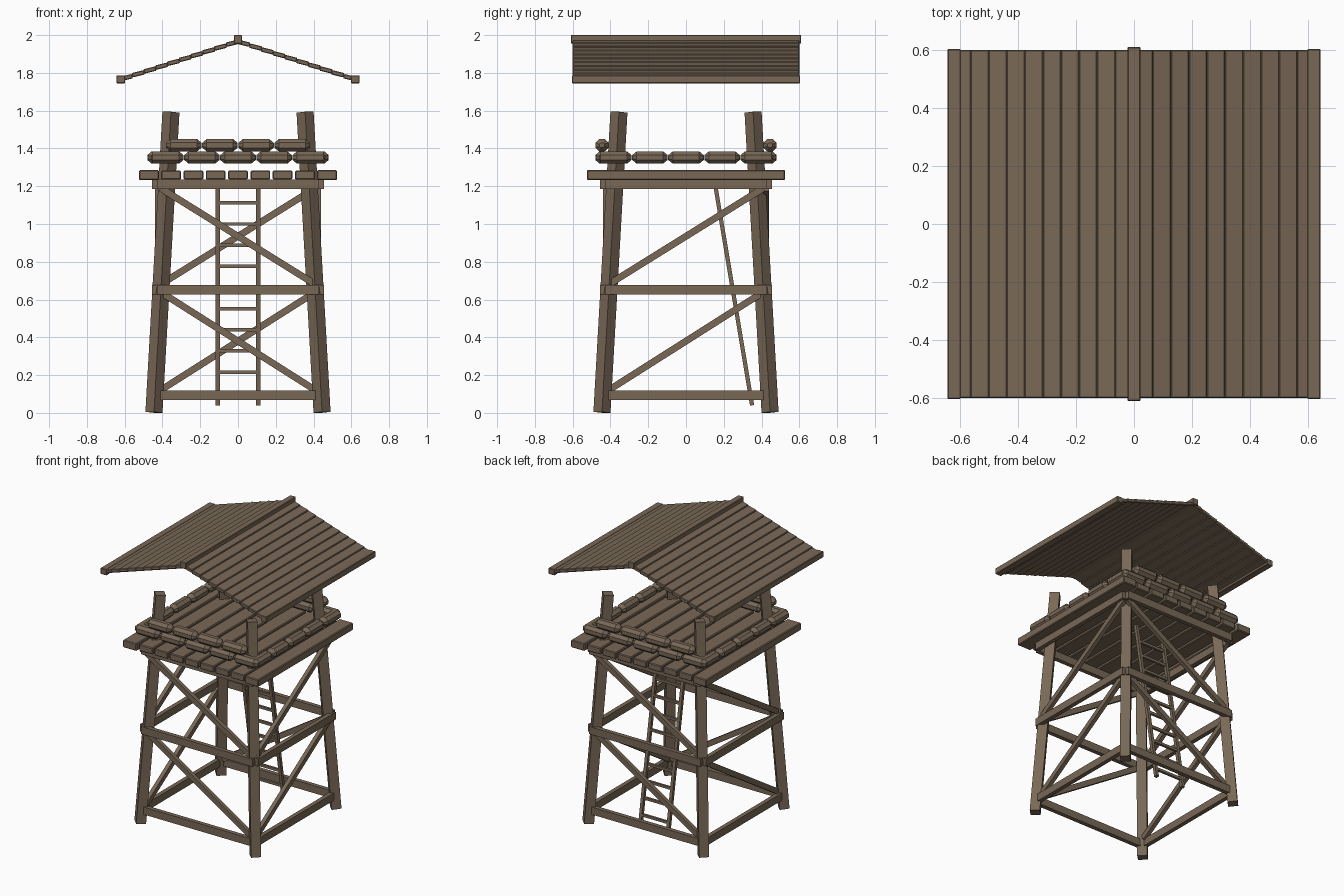
import bpy, bmesh, math
from mathutils import Vector, Matrix

if "Cube" in bpy.data.objects:
    bpy.data.objects.remove(bpy.data.objects["Cube"])

wood = bpy.data.materials.new("weathered_brown_wood")
wood.diffuse_color = (0.19, 0.14, 0.094, 1)
wood.use_nodes = True
wood.node_tree.nodes["Principled BSDF"].inputs["Base Color"].default_value = wood.diffuse_color


def finish(name, bm, bevel=0):
    bmesh.ops.recalc_face_normals(bm, faces=bm.faces)
    me = bpy.data.meshes.new(name)
    bm.to_mesh(me)
    bm.free()
    me.materials.append(wood)
    ob = bpy.data.objects.new(name, me)
    bpy.context.collection.objects.link(ob)
    if bevel:
        m = ob.modifiers.new("bevel", 'BEVEL')
        m.width, m.segments = bevel, 1
    return ob


def box(bm, center, size, rot=None):
    m = Matrix.Translation(center) @ (rot or Matrix()) @ Matrix.Diagonal((*size, 1))
    bmesh.ops.create_cube(bm, size=1, matrix=m)


def bar(bm, a, b, w, d, side):
    """Beam from a to b; w is measured along 'side', d across it."""
    a, b = Vector(a), Vector(b)
    z = (b - a).normalized()
    s = Vector(side)
    x = (s - z * s.dot(z)).normalized()
    y = z.cross(x)
    rot = Matrix((x, y, z)).transposed().to_4x4()
    box(bm, (a + b) / 2, (w, d, (b - a).length), rot)


def bag(bm, center, axis):
    """Stubby eight-sided bag with pinched ends."""
    c = Vector(center)
    rings = []
    for t, r in ((-0.094, 0.014), (-0.07, 0.035), (0.07, 0.035), (0.094, 0.014)):
        ring = []
        for i in range(8):
            a = math.pi / 8 + i * math.pi / 4
            u, v = r * math.cos(a) * 1.06, r * math.sin(a)
            off = Vector((t, u, v)) if axis == 'x' else Vector((u, t, v))
            ring.append(bm.verts.new(c + off))
        rings.append(ring)
    for p, q in zip(rings, rings[1:]):
        for i in range(8):
            j = (i + 1) % 8
            bm.faces.new((p[i], p[j], q[j], q[i]))
    bm.faces.new(rings[0])
    bm.faces.new(rings[-1])


S = (-1, 1)

# Leaning corner legs, turned so a flat face points outward along the diagonal
bm = bmesh.new()
for sx in S:
    for sy in S:
        bar(bm, (sx * .445, sy * .445, .003), (sx * .355, sy * .355, 1.592),
            .064, .064, (sx, -sy, 0))
finish("corner_legs", bm)

# Three rings of horizontal beams
bm = bmesh.new()
for z in (.093, .652, 1.21):
    for s in S:
        box(bm, (0, s * .441, z), (.86, .03, .052))
        box(bm, (s * .441, 0, z), (.03, .86, .052))
finish("ring_beams", bm)

# Diagonal braces
bm = bmesh.new()
for z0, z1 in ((.12, .64), (.68, 1.19)):
    for s in S:
        bar(bm, (-s * .41, s * .425, z0), (s * .41, s * .425, z1), .028, .036, (0, 1, 0))
        bar(bm, (s * .425, -.41, z0), (s * .425, .41, z1), .028, .036, (1, 0, 0))
finish("diagonal_braces", bm)

# Platform planks, with slightly larger outer ones
bm = bmesh.new()
for i in range(-4, 5):
    outer = abs(i) == 4
    box(bm, (i * .118, 0, 1.259), (.105, 1.05 if outer else 1.03, .052 if outer else .046))
finish("platform_planks", bm, .005)

# Bags: a full ring, then a second row on the front and back
bm = bmesh.new()
for s in S:
    for i in range(5):
        t = (i - 2) * .191
        bag(bm, (t, s * .445, 1.352), 'x')
        bag(bm, (s * .445, t, 1.352), 'y')
    for i in range(4):
        bag(bm, ((i - 1.5) * .191, s * .445, 1.417), 'x')
finish("parapet_bags", bm)

# Ladder leaning inside the tower
bm = bmesh.new()
for s in S:
    bar(bm, (s * .107, .35, .04), (s * .107, .15, 1.235), .022, .022, (1, 0, 0))
for i in range(10):
    z = .104 + i * .112
    box(bm, (0, .35 - .2 * (z - .04) / 1.195, z), (.21, .016, .018))
finish("ladder", bm)

# Lapped roof planks
bm = bmesh.new()
for s in S:
    for k in range(10):
        x = .031 + .0622 * k
        box(bm, (s * x, 0, 1.967 - .325 * x), (.066, 1.2, .024),
            Matrix.Rotation(s * math.radians(14), 4, 'Y'))
finish("roof_planks", bm, .004)

# Ridge and eave boards
bm = bmesh.new()
box(bm, (0, 0, 1.978), (.044, 1.22, .044))
for s in S:
    box(bm, (s * .62, 0, 1.766), (.046, 1.206, .042))
finish("ridge_and_eave_boards", bm, .003)
